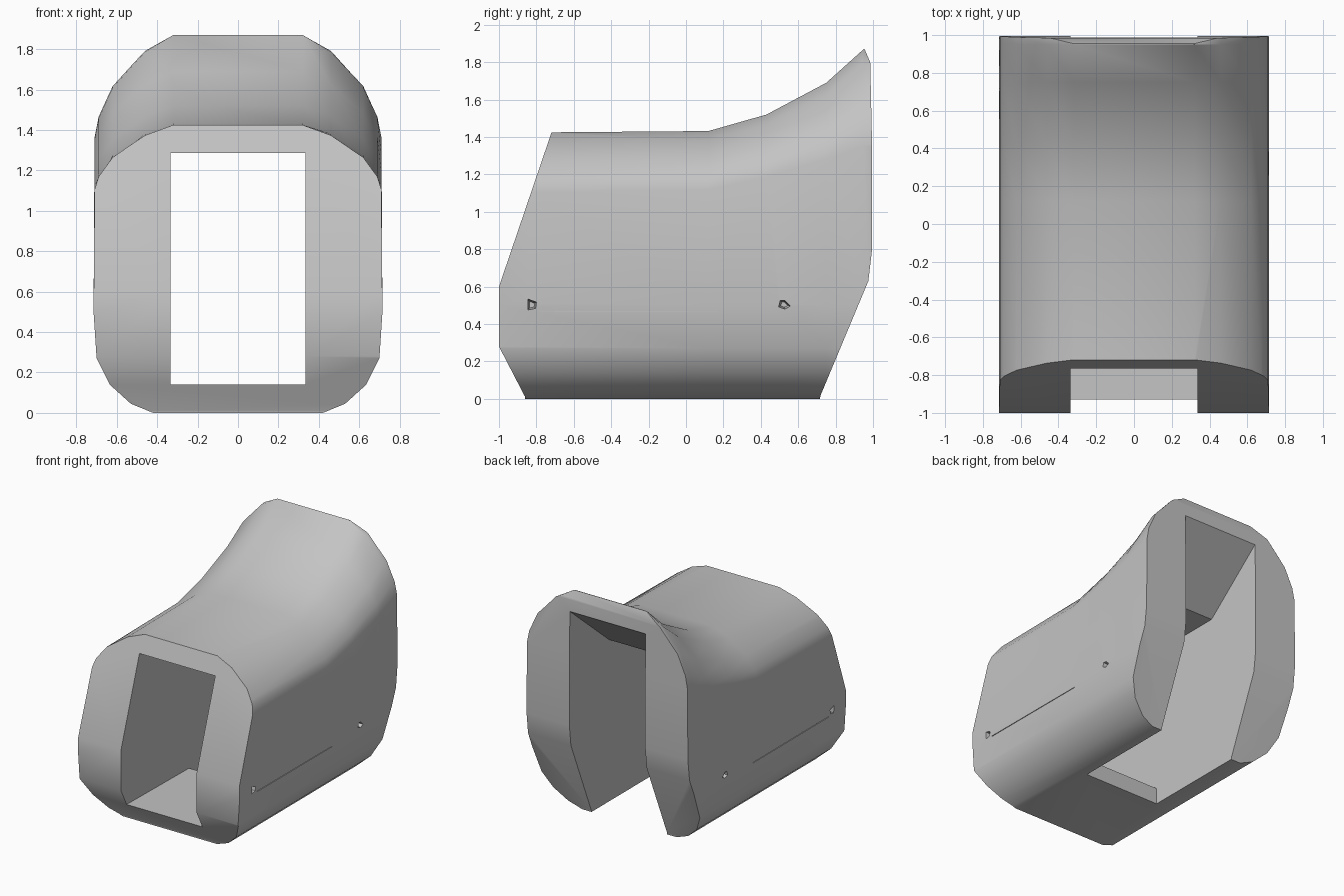
import bpy, bmesh

cube = bpy.data.objects.get("Cube")
if cube:
    bpy.data.objects.remove(cube, do_unlink=True)

grey = bpy.data.materials.new("plain grey")
grey.use_nodes = True
GREY = (0.55, 0.55, 0.55, 1)
grey.diffuse_color = GREY
grey.node_tree.nodes["Principled BSDF"].inputs["Base Color"].default_value = GREY


def loft(name, rings):
    """Skin a closed solid over rings of equal point count."""
    bm = bmesh.new()
    loops = [[bm.verts.new(p) for p in ring] for ring in rings]
    count = len(loops[0])
    for a, b in zip(loops, loops[1:]):
        for i in range(count):
            j = (i + 1) % count
            bm.faces.new((a[i], a[j], b[j], b[i]))
    bm.faces.new(loops[0])
    bm.faces.new(loops[-1])
    bmesh.ops.recalc_face_normals(bm, faces=bm.faces)
    mesh = bpy.data.meshes.new(name)
    bm.to_mesh(mesh)
    bm.free()
    mesh.materials.append(grey)
    obj = bpy.data.objects.new(name, mesh)
    bpy.context.collection.objects.link(obj)
    return obj


def side_prism(name, profile, x0, x1, end_scale=1.0):
    """Extrude a (y, z) profile along x, optionally tapering to its middle."""
    cy = sum(p[0] for p in profile) / len(profile)
    cz = sum(p[1] for p in profile) / len(profile)
    end = [(cy + (y - cy) * end_scale, cz + (z - cz) * end_scale) for y, z in profile]
    return loft(name, [[(x0, y, z) for y, z in profile], [(x1, y, z) for y, z in end]])


def section(y, shoulder, top):
    """Rounded cross-section at y with its upper corners between shoulder and top."""
    half = [(0.42, 0), (0.53, 0.045), (0.635, 0.14), (0.7, 0.27), (0.715, 0.5)]
    corner = [(0.71, 0), (0.69, 0.2), (0.62, 0.5), (0.46, 0.84), (0.32, 1)]
    half += [(x, shoulder + f * (top - shoulder)) for x, f in corner]
    return [(x, y, z) for x, z in half] + [(-x, y, z) for x, z in reversed(half)]


def boolean(target, tool, operation):
    mod = target.modifiers.new(operation.lower(), "BOOLEAN")
    mod.operation = operation
    mod.solver = "EXACT"
    mod.object = tool
    bpy.context.view_layer.objects.active = target
    bpy.ops.object.modifier_apply(modifier=mod.name)
    bpy.data.objects.remove(tool, do_unlink=True)


# Outer sleeve, flaring upward at the back
shell = loft("sleeve_body", [section(*s) for s in (
    (-1.1, 1.1, 1.422), (0.12, 1.12, 1.432), (0.43, 1.19, 1.52),
    (0.75, 1.28, 1.69), (0.95, 1.35, 1.87), (1.05, 1.38, 1.88))])

# Slanted front and back ends
outline = side_prism("outline_cutter", [
    (-0.86, -0.1), (-0.86, 0.01), (-1, 0.28), (-1, 0.6), (-0.72, 1.422),
    (-0.55, 1.95), (0.93, 1.95), (0.955, 1.87), (0.985, 1.8), (0.995, 1.35),
    (0.995, 0.8), (0.975, 0.63), (0.72, 0.02), (0.69, -0.1)], -1, 1)
boolean(shell, outline, "INTERSECT")

# Channel through the sleeve, open underneath behind the short floor
channel = side_prism("channel_cutter", [
    (-1.2, 0.145), (-0.14, 0.13), (-0.14, -0.2), (1.2, -0.2), (1.2, 1.884),
    (0.49, 1.29), (-1.2, 1.285)], -0.335, 0.335)
boolean(shell, channel, "DIFFERENCE")

# Shallow pits and a hairline groove on both sides
front_pit = [(-0.85, 0.47), (-0.8, 0.48), (-0.795, 0.52), (-0.85, 0.54)]
rear_pit = [(0.49, 0.49), (0.53, 0.475), (0.565, 0.495), (0.53, 0.53), (0.5, 0.53)]
groove = [(-0.78, 0.466), (0.17, 0.464), (0.17, 0.468), (-0.78, 0.471)]
for side in (-1, 1):
    for pit in (front_pit, rear_pit):
        boolean(shell, side_prism("pit_cutter", pit, side * 0.75, side * 0.64, 0.5), "DIFFERENCE")
    boolean(shell, side_prism("groove_cutter", groove, side * 0.75, side * 0.706), "DIFFERENCE")

# Soft shading across the rounded corners, crisp at the rims
bpy.ops.object.select_all(action="DESELECT")
shell.select_set(True)
bpy.context.view_layer.objects.active = shell
bpy.ops.object.shade_smooth_by_angle(angle=0.55)
